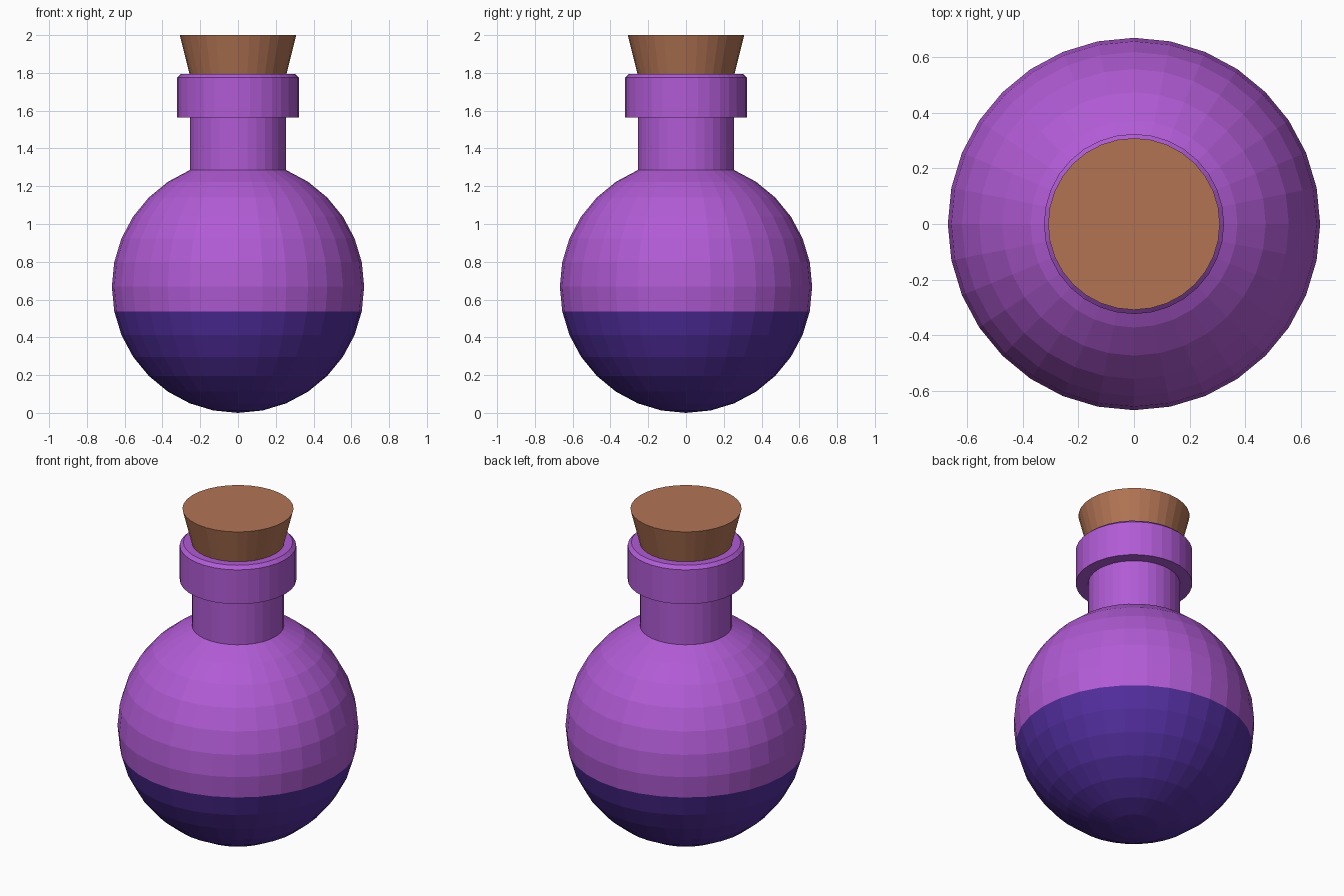
import bpy, bmesh, math

if "Cube" in bpy.data.objects:
    bpy.data.objects.remove(bpy.data.objects["Cube"])

SEG = 32
R, CZ = 0.668, 0.668


def material(name, srgb):
    m = bpy.data.materials.new(name)
    lin = [((c / 255 + 0.055) / 1.055) ** 2.4 for c in srgb]
    m.diffuse_color = (*lin, 1)
    m.use_nodes = True
    m.node_tree.nodes["Principled BSDF"].inputs["Base Color"].default_value = m.diffuse_color
    return m


purple = material("purple_glass", (177, 91, 213))
indigo = material("indigo_liquid", (82, 46, 158))
brown = material("cork_brown", (178, 116, 84))


def lathe(name, profile, mats):
    """Revolve (radius, z) points about z; zero radius makes a pole."""
    bm = bmesh.new()
    rings = []
    for r, z in profile:
        if r < 1e-5:
            rings.append([bm.verts.new((0, 0, z))] * SEG)
        else:
            rings.append([bm.verts.new((r * math.cos(math.tau * i / SEG),
                                        r * math.sin(math.tau * i / SEG), z))
                          for i in range(SEG)])
    for a, b in zip(rings, rings[1:]):
        for i in range(SEG):
            j = (i + 1) % SEG
            bm.faces.new(list(dict.fromkeys((a[i], a[j], b[j], b[i]))))
    bmesh.ops.recalc_face_normals(bm, faces=bm.faces)
    me = bpy.data.meshes.new(name)
    bm.to_mesh(me)
    bm.free()
    for m in mats:
        me.materials.append(m)
    ob = bpy.data.objects.new(name, me)
    bpy.context.collection.objects.link(ob)
    return ob


# Round flask body up to the neck ring, liquid fills the lower bands
angles = [math.radians(-90 + 11.25 * k) for k in range(15)]
body = [(R * math.cos(a), CZ + R * math.sin(a)) for a in angles]
flask = lathe("flask_body", body + [(0, body[-1][1])], [purple, indigo])
for p in flask.data.polygons:
    p.material_index = 1 if p.center.z < 0.53 else 0

# Straight neck
lathe("neck", [(0, 1.28), (0.255, 1.285), (0.255, 1.60), (0, 1.60)], [purple])

# Collar with a chamfered lip
lathe("collar", [(0, 1.565), (0.323, 1.565), (0.323, 1.775),
                 (0.303, 1.794), (0, 1.794)], [purple])

# Tapered cork
lathe("cork", [(0, 1.70), (0.233, 1.70), (0.308, 2.0), (0, 2.0)], [brown])
